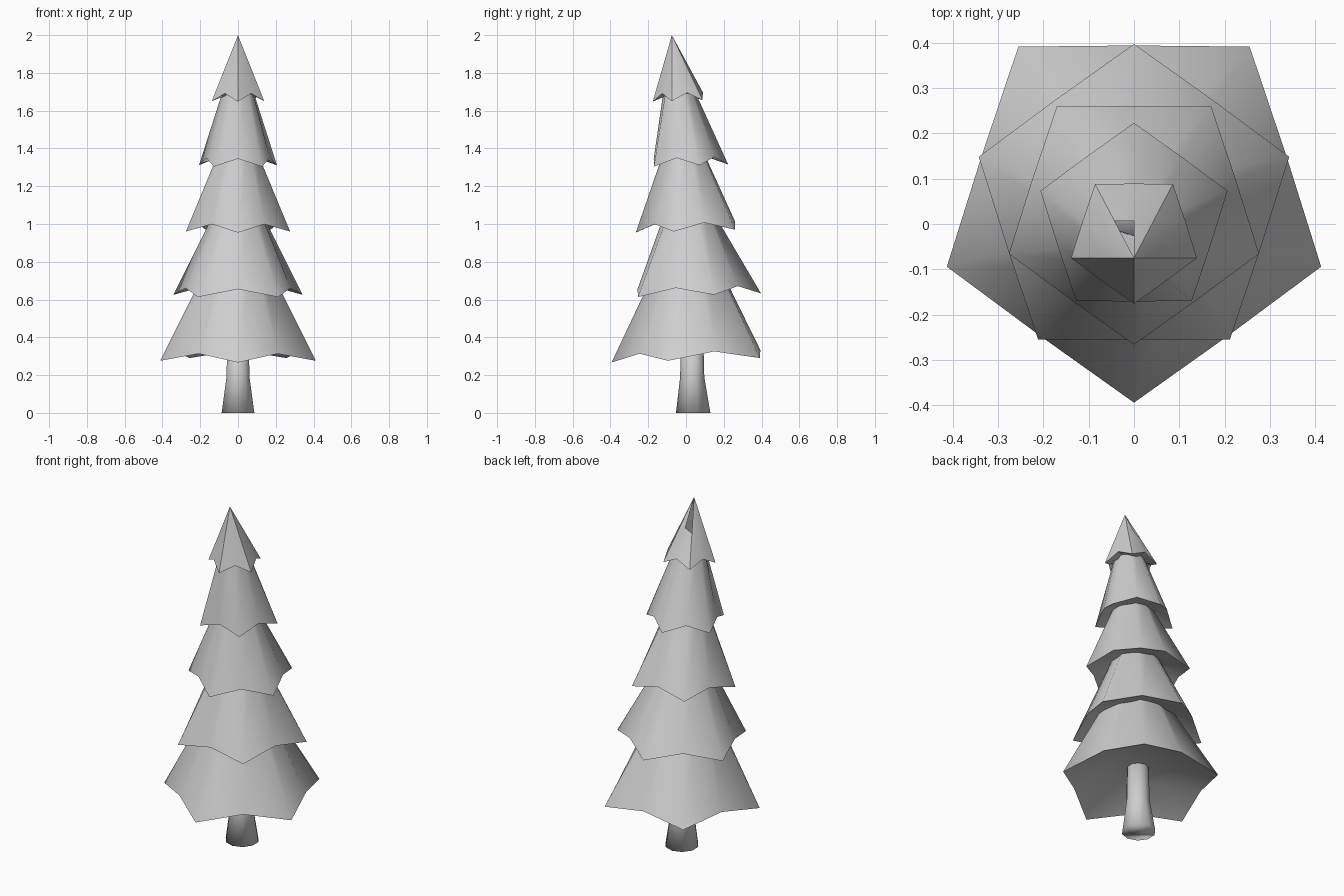
import bpy, bmesh
from math import sin, cos, pi, radians
from mathutils import Vector

cube = bpy.data.objects.get("Cube")
if cube:
    bpy.data.objects.remove(cube, do_unlink=True)

grey = bpy.data.materials.new("plain_grey")
grey.use_nodes = True
grey.diffuse_color = (0.62, 0.62, 0.62, 1)
grey.node_tree.nodes["Principled BSDF"].inputs["Base Color"].default_value = (0.62, 0.62, 0.62, 1)

SIDES = 10
VALLEY = 0.815   # notch radius relative to branch tips
NOTCH = 0.042    # height of notches above branch tips


def finish(bm, name, angle):
    bmesh.ops.recalc_face_normals(bm, faces=bm.faces)
    mesh = bpy.data.meshes.new(name)
    bm.to_mesh(mesh)
    bm.free()
    mesh.materials.append(grey)
    obj = bpy.data.objects.new(name, mesh)
    bpy.context.collection.objects.link(obj)
    bpy.ops.object.select_all(action='DESELECT')
    obj.select_set(True)
    bpy.context.view_layer.objects.active = obj
    bpy.ops.object.shade_smooth_by_angle(angle=radians(angle))


def hem(y, z, r, start):
    """Five drooping branch tips with notches between; start is the first tip's angle."""
    pts = []
    for k in range(SIDES):
        a = start + 2 * pi * k / SIDES
        rad = r * VALLEY if k % 2 else r
        dy = rad * sin(a)
        pts.append(Vector((rad * cos(a), y + dy, z + 0.03 * dy + NOTCH * (k % 2))))
    return pts


def circle(y, z, r, start):
    return [Vector((r * cos(start + 2 * pi * k / SIDES), y + r * sin(start + 2 * pi * k / SIDES), z))
            for k in range(SIDES)]


def ring(bm, pts):
    return [bm.verts.new(p) for p in pts]


def bridge(bm, low, high):
    for k in range(SIDES):
        n = (k + 1) % SIDES
        bm.faces.new((low[k], low[n], high[n], high[k]))


def underside(bm, low, y, z, r, start):
    """Shallow hollow from the hem in towards the tier below."""
    inner = ring(bm, circle(y, z + 0.26 * r, r * 0.42, start))
    bridge(bm, low, inner)
    return inner


# Skirts of foliage, alternately turned, each with a hollowed underside
# (hem y, hem z, hem radius, top y, top z, top radius)
tiers = [(0.04, 0.28, 0.434, 0.01, 0.87, 0.12),
         (0.037, 0.622, 0.36, 0.01, 1.12, 0.10),
         (0.024, 0.963, 0.29, -0.015, 1.42, 0.09),
         (0.006, 1.309, 0.217, -0.045, 1.76, 0.066)]
for i, (y, z, r, ty, tz, tr) in enumerate(tiers):
    start = pi / 2 if i % 2 else -pi / 2
    bm = bmesh.new()
    low = ring(bm, hem(y, z, r, start))
    bridge(bm, low, ring(bm, circle(ty, tz, tr, start)))
    inner = underside(bm, low, y, z, r, start)
    if i == 0:
        bm.faces.new(inner)
    finish(bm, "foliage_tier_%d" % (i + 1), 75)

# Pointed top, slightly dented and open in one small gap near the tip
y, z, r, start = -0.03, 1.652, 0.146, -pi / 2
apex = Vector((0, -0.075, 2.0))
low_pts = hem(y, z, r, start)
mid_pts = [p.lerp(apex, 0.5) for p in low_pts]
mid_pts[9].x *= 0.7
bm = bmesh.new()
low = ring(bm, low_pts)
mid = ring(bm, mid_pts)
tip = bm.verts.new(apex)
bridge(bm, low, mid)
underside(bm, low, y, z, r, start)
for k in range(SIDES):
    if k != 5:
        bm.faces.new((mid[k], mid[(k + 1) % SIDES], tip))
finish(bm, "foliage_tip", 30)

# Flared trunk
bm = bmesh.new()
rings = [ring(bm, circle(y, z, r, pi / 2))
         for y, z, r in ((0.038, 0, 0.091), (0.033, 0.19, 0.064), (0.032, 0.45, 0.058))]
for a, b in zip(rings, rings[1:]):
    bridge(bm, a, b)
bm.faces.new(rings[0])
bm.faces.new(rings[-1])
finish(bm, "trunk", 100)
